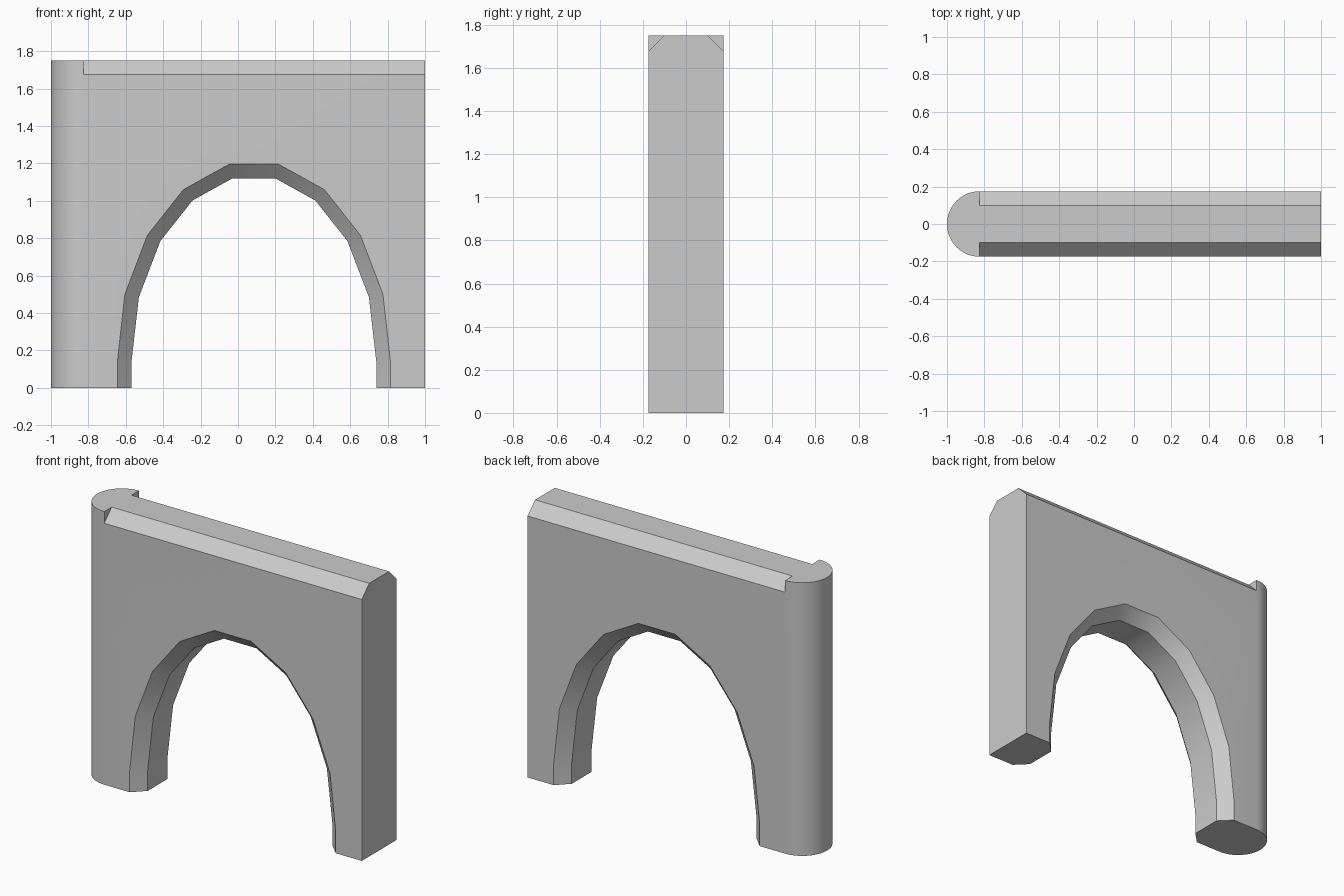
import bpy, bmesh, math

if "Cube" in bpy.data.objects:
    bpy.data.objects.remove(bpy.data.objects["Cube"])

R, B = 0.175, 0.075          # half thickness, bevel size
H, XL, XR = 1.75, -0.825, 1.0
CX = 0.085                   # arch centre

# right half of the arch, (offset from centre, height), foot to crown
OUTER = [(0.73, 0), (0.73, 0.14), (0.69, 0.5), (0.57, 0.815), (0.377, 1.06), (0.13, 1.197)]
INNER = [(0.655, 0), (0.655, 0.135), (0.615, 0.485), (0.5, 0.785), (0.328, 1.002), (0.115, 1.12)]

bm = bmesh.new()


def ring(half, y, top):
    """Outline of the wall at depth y, with the arch cut into its base."""
    arch = [(CX - x, z) for x, z in half] + [(CX + x, z) for x, z in reversed(half)]
    pts = [(XL, 0)] + arch + [(XR, 0), (XR, top), (XL, top)]
    return [bm.verts.new((x, y, z)) for x, z in pts]


# wall body: four outlines joined front to back, left open at the round end
rings = [ring(OUTER, -R, H - B), ring(INNER, -R + B, H),
         ring(INNER, R - B, H), ring(OUTER, R, H - B)]
bm.faces.new(rings[0])
bm.faces.new(rings[-1])
for a, b in zip(rings, rings[1:]):
    for i in range(len(a) - 1):
        bm.faces.new((a[i], a[i + 1], b[i + 1], b[i]))

# full-height round end
N = 24
angles = [math.pi / 2 + math.pi * i / N for i in range(N + 1)]
low, high = ([bm.verts.new((XL + R * math.cos(t), R * math.sin(t), z)) for t in angles]
             for z in (0, H))
front, back = rings[0], rings[3]
for i in range(N):
    quad = [low[i], low[i + 1], high[i + 1], high[i]]
    if i == 0:
        quad.append(back[-1])
    if i == N - 1:
        quad.insert(2, front[-1])
    bm.faces.new(quad)
bm.faces.new(high + [rings[1][-1], rings[2][-1]])
bm.faces.new(low + [rings[1][0], rings[2][0]])

# small triangular stops where the top bevels meet the round end
bm.faces.new((front[-1], high[-1], rings[1][-1]))
bm.faces.new((back[-1], high[0], rings[2][-1]))

bmesh.ops.remove_doubles(bm, verts=bm.verts, dist=1e-5)
bmesh.ops.recalc_face_normals(bm, faces=bm.faces)
mesh = bpy.data.meshes.new("arched_wall")
bm.to_mesh(mesh)
bm.free()
wall = bpy.data.objects.new("arched_wall", mesh)
bpy.context.collection.objects.link(wall)
bpy.context.view_layer.objects.active = wall
wall.select_set(True)
bpy.ops.object.shade_smooth_by_angle(angle=math.radians(30))
